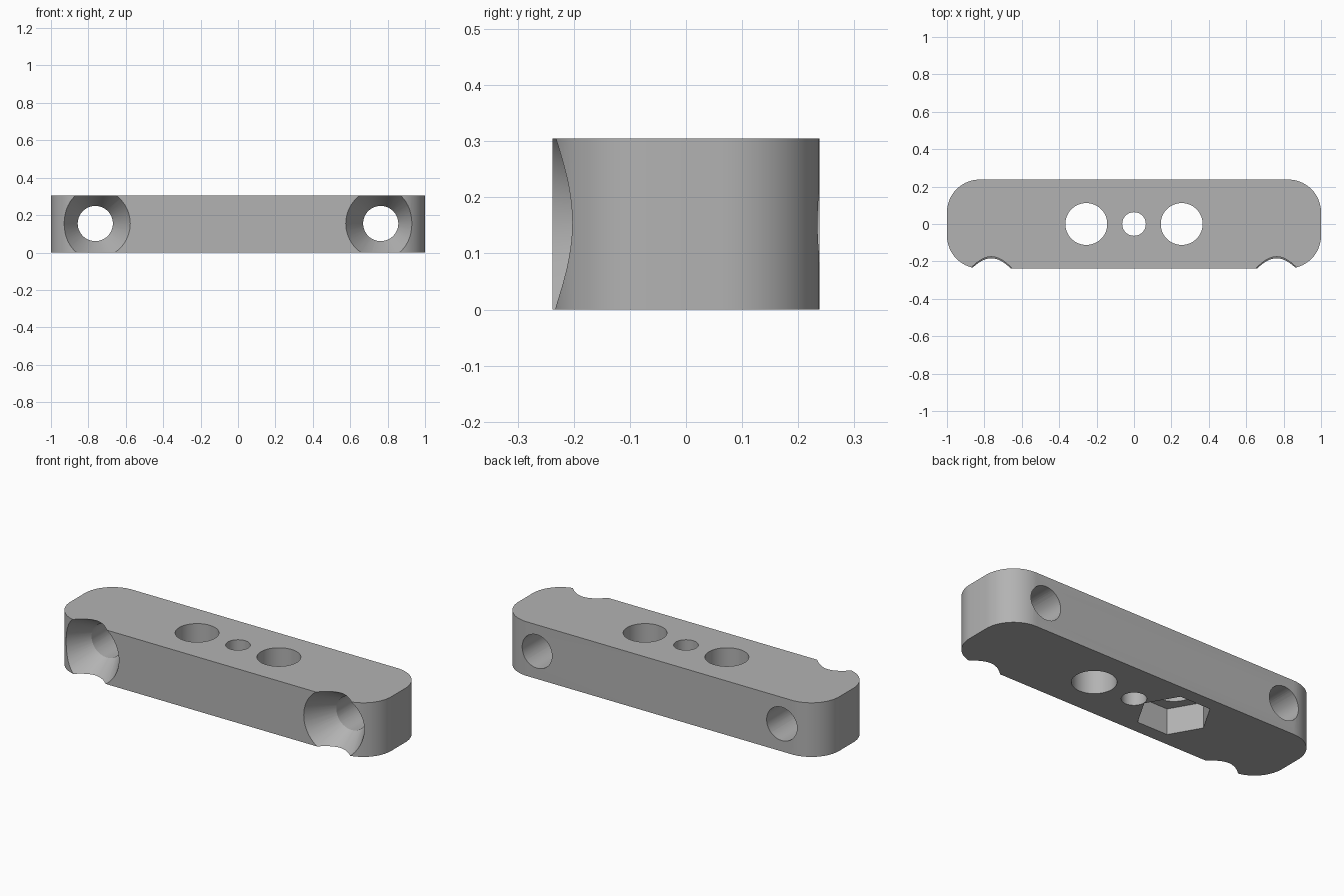
import bpy
import bmesh
import math

cube = bpy.data.objects.get("Cube")
if cube:
    bpy.data.objects.remove(cube, do_unlink=True)

LENGTH, WIDTH, HEIGHT = 2.0, 0.475, 0.305
CORNER = 0.175
FRONT = -WIDTH / 2
MID = HEIGHT / 2

grey = bpy.data.materials.new("plain grey")
grey.use_nodes = True
colour = (0.45, 0.45, 0.45, 1)
grey.diffuse_color = colour
grey.node_tree.nodes["Principled BSDF"].inputs["Base Color"].default_value = colour

# Bar with rounded upright corners
bm = bmesh.new()
bmesh.ops.create_cube(bm, size=1)
bmesh.ops.scale(bm, vec=(LENGTH, WIDTH, HEIGHT), verts=bm.verts)
bmesh.ops.translate(bm, vec=(0, 0, MID), verts=bm.verts)
upright = [e for e in bm.edges if abs(e.verts[0].co.z - e.verts[1].co.z) > 0.1]
bmesh.ops.bevel(bm, geom=upright, offset=CORNER, segments=16, profile=0.5,
                affect='EDGES')
mesh = bpy.data.meshes.new("mounting_bar")
bm.to_mesh(mesh)
bm.free()
bar = bpy.data.objects.new("mounting_bar", mesh)
bpy.context.collection.objects.link(bar)
mesh.materials.append(grey)


def select_only(obj):
    bpy.ops.object.select_all(action='DESELECT')
    obj.select_set(True)
    bpy.context.view_layer.objects.active = obj


def cut(name, location, r1, r2, depth, sides=64, along_y=False):
    """Cut a cylinder, cone or prism out of the bar, then drop the cutter."""
    rotation = (-math.pi / 2, 0, 0) if along_y else (0, 0, 0)
    bpy.ops.mesh.primitive_cone_add(vertices=sides, radius1=r1, radius2=r2,
                                    depth=depth, location=location,
                                    rotation=rotation)
    cutter = bpy.context.object
    cutter.name = name
    cutter.hide_render = True
    cutter.data.materials.append(grey)
    select_only(bar)
    mod = bar.modifiers.new(name, 'BOOLEAN')
    mod.operation = 'DIFFERENCE'
    mod.solver = 'EXACT'
    mod.object = cutter
    bpy.ops.object.modifier_apply(modifier=name)
    bpy.data.objects.remove(cutter, do_unlink=True)


# Three upright holes
for x, r in ((-0.255, 0.112), (0, 0.063), (0.255, 0.112)):
    cut("upright_hole", (x, 0, MID), r, r, 1)

# Cross holes with a wide countersink at the front
SLOPE = 0.59
START, END = FRONT - 0.03, FRONT + 0.2
for side in (-1, 1):
    x = side * 0.763
    cut("cross_hole", (x, 0, 0.155), 0.094, 0.094, 1, along_y=True)
    cut("countersink", (x, (START + END) / 2, 0.155),
        0.187 + SLOPE * 0.03, 0.187 - SLOPE * 0.2, END - START, along_y=True)

# Six-sided nut pocket in the underside, with corners along the length
bpy.ops.mesh.primitive_cylinder_add(vertices=6, radius=0.189, depth=0.345,
                                    location=(-0.255, 0, -0.0275))
pocket = bpy.context.object
pocket.name = "nut_pocket"
pocket.hide_render = True
pocket.data.materials.append(grey)
pocket.rotation_euler.z = math.pi / 6
select_only(bar)
mod = bar.modifiers.new("nut_pocket", 'BOOLEAN')
mod.operation = 'DIFFERENCE'
mod.solver = 'EXACT'
mod.object = pocket
bpy.ops.object.modifier_apply(modifier="nut_pocket")
bpy.data.objects.remove(pocket, do_unlink=True)

select_only(bar)
bpy.ops.object.shade_smooth_by_angle(angle=math.radians(25))
